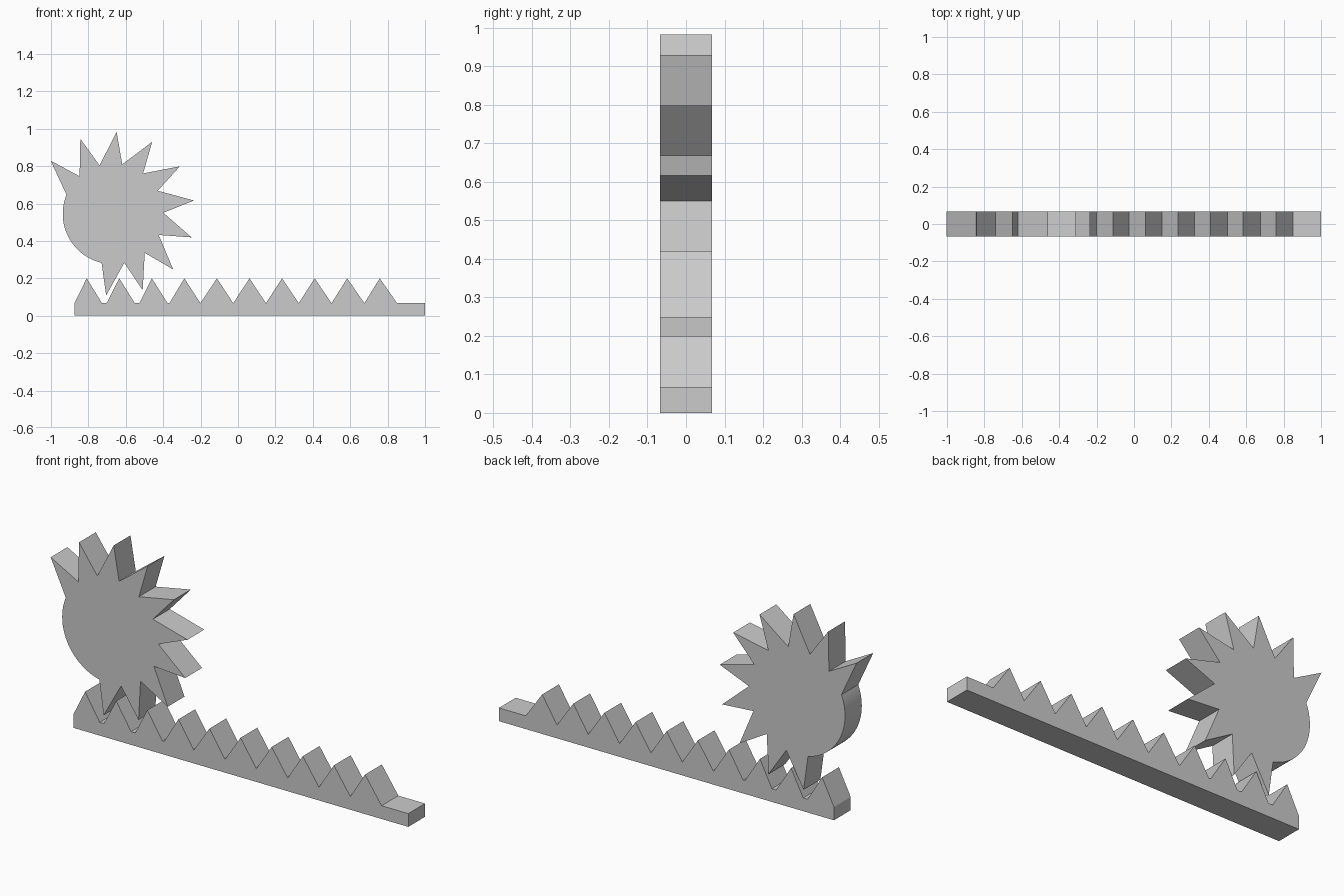
import bpy, bmesh, math

if "Cube" in bpy.data.objects:
    bpy.data.objects.remove(bpy.data.objects["Cube"])

HALF = 0.067  # half thickness along y

grey = bpy.data.materials.new("plain grey")
grey.diffuse_color = (0.6, 0.6, 0.6, 1)
grey.use_nodes = True
grey.node_tree.nodes["Principled BSDF"].inputs["Base Color"].default_value = grey.diffuse_color


def plate(name, outline):
    """Extrude an x/z outline along y."""
    bm = bmesh.new()
    front = bm.faces.new([bm.verts.new((x, -HALF, z)) for x, z in outline])
    ext = bmesh.ops.extrude_face_region(bm, geom=[front])
    moved = [v for v in ext["geom"] if isinstance(v, bmesh.types.BMVert)]
    bmesh.ops.translate(bm, verts=moved, vec=(0, 2 * HALF, 0))
    bmesh.ops.recalc_face_normals(bm, faces=bm.faces)
    me = bpy.data.meshes.new(name)
    bm.to_mesh(me)
    bm.free()
    me.materials.append(grey)
    ob = bpy.data.objects.new(name, me)
    bpy.context.collection.objects.link(ob)
    bpy.ops.object.select_all(action='DESELECT')
    ob.select_set(True)
    bpy.context.view_layer.objects.active = ob
    bpy.ops.object.shade_smooth_by_angle(angle=math.radians(20))
    return ob


# Pinion: ten slightly skewed pointed teeth, the rest is a smooth arc
CX, CZ = -0.668, 0.545
ROOT, TIP, TEETH, STEP = 0.269, 0.438, 10, 26.1


def polar(r, deg):
    a = math.radians(deg)
    return (CX + r * math.cos(a), CZ + r * math.sin(a))


pinion = []
for k in range(TEETH):
    pinion.append(polar(ROOT, 157.8 - STEP * k))
    pinion.append(polar(TIP, 139.6 - 26.05 * k))
start, end, n = 157.8 - STEP * TEETH, 157.8 - 360, 32
pinion += [polar(ROOT, start + (end - start) * i / n) for i in range(n)]
plate("pinion_gear", pinion)

# Rack: flat bar with ten triangular teeth and a bare right end
BASE, PEAK = 0.067, 0.2
rack = [(1, 0), (-0.875, 0), (-0.875, BASE)]
for i in range(10):
    rack.append((-0.809 + 0.1741 * i, PEAK))
    valley = -0.727 + 0.1753 * i
    rack.append((valley, BASE))
    if i < 3:  # small flats between the first teeth
        rack.append((valley + (0.024, 0.024, 0.01)[i], BASE))
rack.append((1, BASE))
plate("toothed_rack", rack)
